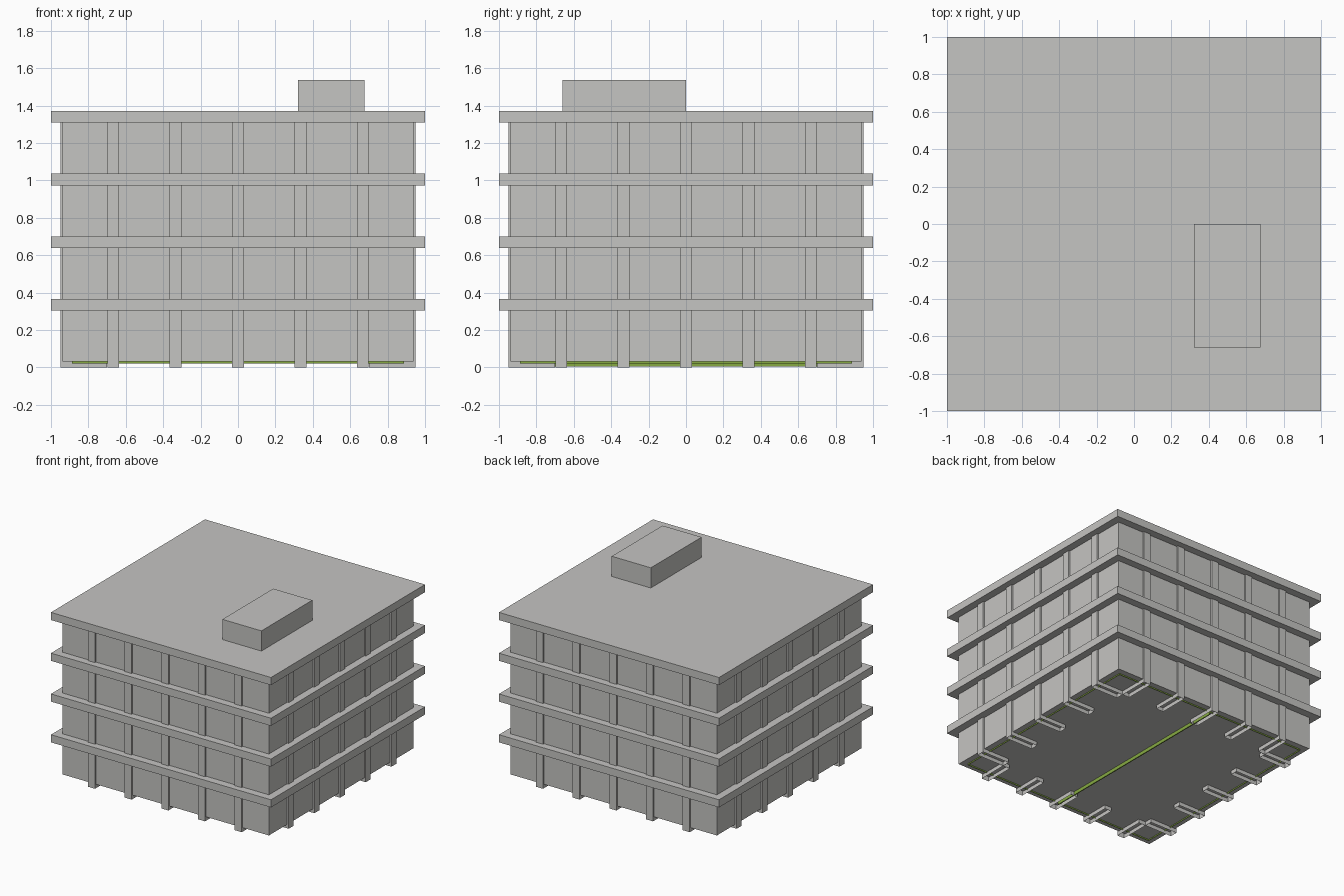
import bpy
import bmesh
import math
from mathutils import Matrix

if "Cube" in bpy.data.objects:
    bpy.data.objects.remove(bpy.data.objects["Cube"])


def material(name, colour):
    m = bpy.data.materials.new(name)
    m.diffuse_color = (*colour, 1)
    m.use_nodes = True
    m.node_tree.nodes["Principled BSDF"].inputs["Base Color"].default_value = m.diffuse_color
    return m


GREY = material("concrete grey", (0.56, 0.555, 0.54))
GREEN = material("leaf green", (0.24, 0.40, 0.055))


def box(name, lo, hi, mat, skip=(), turn=0.0):
    """Box between two corners; skip lists 'top'/'bottom' faces left open."""
    bm = bmesh.new()
    bmesh.ops.create_cube(bm, size=1)
    for v in bm.verts:
        v.co = [(a + b) / 2 + c * (b - a) for a, b, c in zip(lo, hi, v.co)]
    bm.normal_update()
    drop = [f for f in bm.faces
            if (f.normal.z < -0.5 and "bottom" in skip)
            or (f.normal.z > 0.5 and "top" in skip)]
    bmesh.ops.delete(bm, geom=drop, context="FACES")
    bm.transform(Matrix.Rotation(turn, 4, "Z"))
    me = bpy.data.meshes.new(name)
    bm.to_mesh(me)
    bm.free()
    me.materials.append(mat)
    ob = bpy.data.objects.new(name, me)
    bpy.context.collection.objects.link(ob)
    return ob


# Main walls, raised slightly above the ground
W = 0.937
box("building_walls", (-W, -W, 0.032), (W, W, 1.34), GREY)

# Overhanging floor slabs and roof
for i in range(4):
    z = 0.303 + i * 0.335
    box(f"floor_slab_{i + 1}", (-1, -1, z), (1, 1, z + 0.063), GREY)

# Rooftop plant room
box("rooftop_box", (0.32, -0.66, 1.36), (0.675, 0.0, 1.537), GREY)

# Deep columns on all four sides, hollow at the foot
for side in range(4):
    for k in range(-2, 3):
        x = k * 0.3335
        box(f"column_{side + 1}_{k + 3}", (x - 0.032, -0.95, 0),
            (x + 0.032, -0.70, 1.34), GREY, ("bottom",), side * math.pi / 2)

# Green lining: perimeter strip and central wall under the floor
box("green_perimeter", (-0.888, -0.888, 0.021), (0.888, 0.888, 0.04), GREEN,
    ("top", "bottom"))
box("green_centre_wall", (-0.004, -0.888, 0.004), (0.004, 0.888, 0.04), GREEN)
